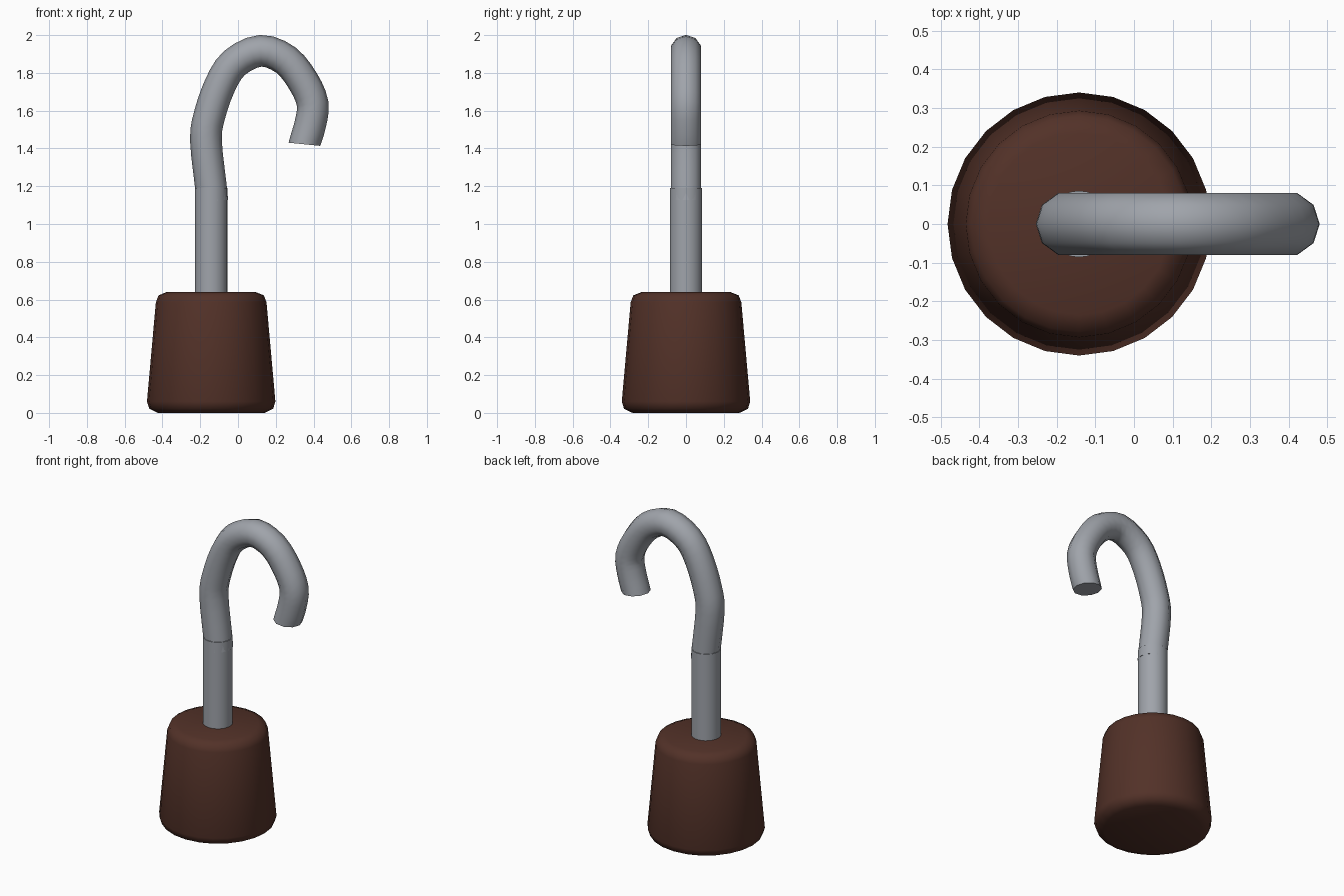
import bpy, bmesh, math
from mathutils import Vector

if "Cube" in bpy.data.objects:
    bpy.data.objects.remove(bpy.data.objects["Cube"])

CX = -0.142


def material(name, rgb):
    m = bpy.data.materials.new(name)
    m.diffuse_color = (*rgb, 1)
    m.use_nodes = True
    m.node_tree.nodes["Principled BSDF"].inputs["Base Color"].default_value = m.diffuse_color
    return m


brown = material("dark brown", (0.085, 0.031, 0.021))
steel = material("grey metal", (0.35, 0.37, 0.405))


def skin(name, rings, mat, angle):
    """Bridge a list of equal-length rings, cap both ends, shade smooth by angle."""
    bm = bmesh.new()
    vr = [[bm.verts.new(p) for p in r] for r in rings]
    n = len(vr[0])
    for a, b in zip(vr, vr[1:]):
        for i in range(n):
            j = (i + 1) % n
            bm.faces.new((a[i], a[j], b[j], b[i]))
    bm.faces.new(vr[0][::-1])
    bm.faces.new(vr[-1])
    bmesh.ops.recalc_face_normals(bm, faces=bm.faces)
    me = bpy.data.meshes.new(name)
    bm.to_mesh(me)
    bm.free()
    me.materials.append(mat)
    ob = bpy.data.objects.new(name, me)
    bpy.context.collection.objects.link(ob)
    bpy.ops.object.select_all(action='DESELECT')
    ob.select_set(True)
    bpy.context.view_layer.objects.active = ob
    bpy.ops.object.shade_smooth_by_angle(angle=math.radians(angle))
    return ob


def lathe(name, profile, sides, mat, angle):
    rings = [[(CX + r * math.cos(2 * math.pi * i / sides),
               r * math.sin(2 * math.pi * i / sides), z) for i in range(sides)]
             for r, z in profile]
    return skin(name, rings, mat, angle)


# Tapered handle with rounded rims
lathe("handle", [(0.283, 0.0), (0.328, 0.022), (0.34, 0.06), (0.293, 0.585),
                 (0.279, 0.622), (0.235, 0.64)], 24, brown, 60)

# Straight shaft
lathe("shaft", [(0.086, 0.60), (0.086, 1.19)], 24, steel, 40)

# Curved hook: ten-sided tube along a smooth path in the xz plane
path = [(-0.136, 1.12), (-0.145, 1.21), (-0.17, 1.445), (-0.151, 1.575),
        (-0.095, 1.735), (-0.018, 1.853), (0.12, 1.917), (0.253, 1.868),
        (0.345, 1.755), (0.395, 1.638), (0.383, 1.53), (0.351, 1.422)]
P = [Vector((x, 0, z)) for x, z in path]
P = [2 * P[0] - P[1]] + P + [2 * P[-1] - P[-2]]
pts = []
STEPS = 3
for k in range(1, len(P) - 2):
    a, b, c, d = P[k - 1:k + 3]
    for s in range(STEPS):
        t = s / STEPS
        pts.append(0.5 * (2 * b + (c - a) * t + (2 * a - 5 * b + 4 * c - d) * t * t
                          + (3 * b - a - 3 * c + d) * t ** 3))
pts.append(P[-2])

R, N = 0.084, 10
rings = []
for k, p in enumerate(pts):
    tan = (pts[min(k + 1, len(pts) - 1)] - pts[max(k - 1, 0)]).normalized()
    if k == len(pts) - 1:
        tan = Vector((-0.1, 0, -1)).normalized()
    side = Vector((tan.z, 0, -tan.x))
    rings.append([p + side * R * math.cos(2 * math.pi * i / N)
                  + Vector((0, R * math.sin(2 * math.pi * i / N), 0)) for i in range(N)])
skin("hook", rings, steel, 50)
